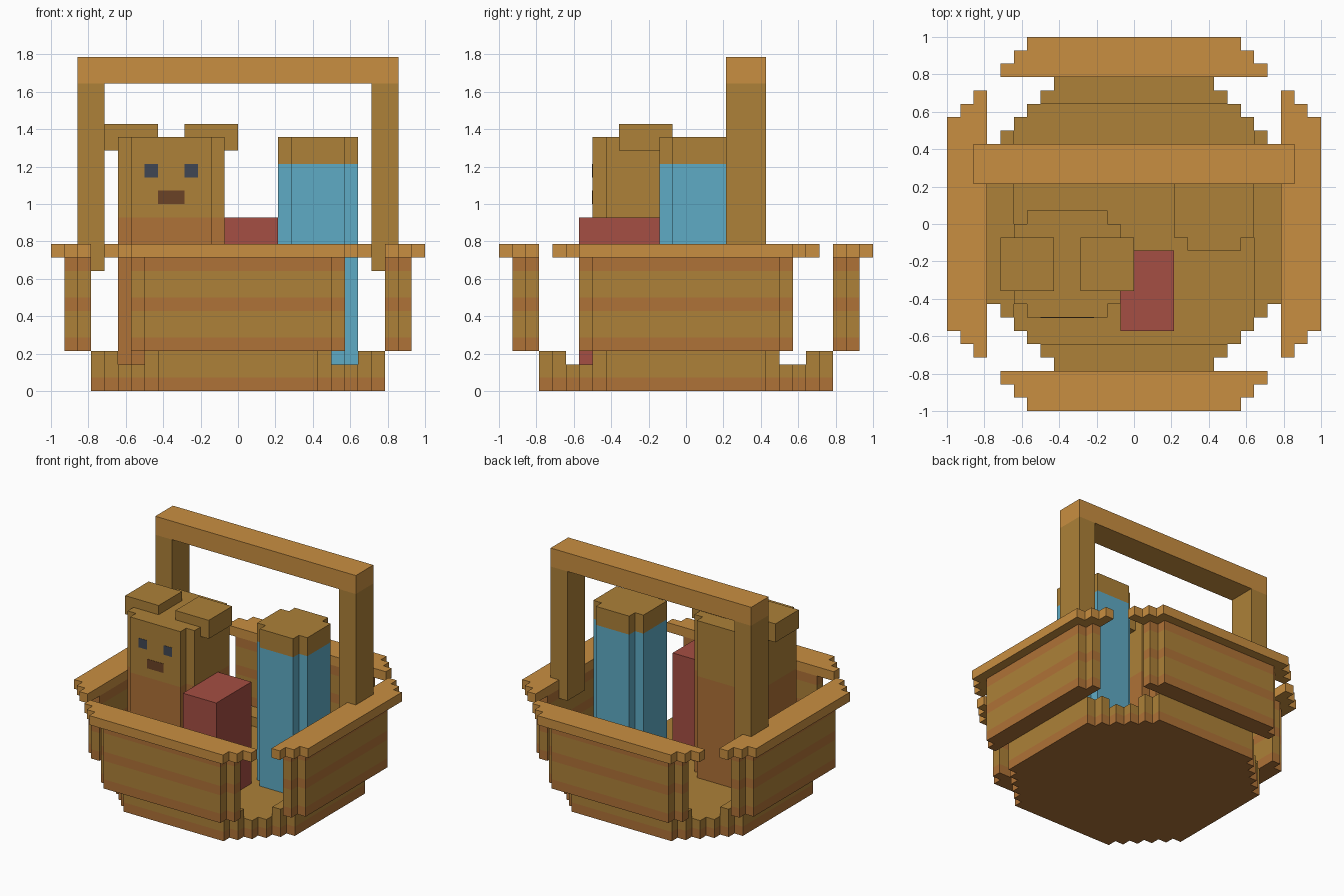
import bpy, bmesh, math

if "Cube" in bpy.data.objects:
    bpy.data.objects.remove(bpy.data.objects["Cube"])

V = 1 / 14  # one block


def mat(name, hexcol):
    m = bpy.data.materials.new(name)
    c = [int(hexcol[i:i + 2], 16) / 255 for i in (0, 2, 4)]
    lin = [x / 12.92 if x <= 0.04045 else ((x + 0.055) / 1.055) ** 2.4 for x in c]
    m.diffuse_color = (*lin, 1)
    m.use_nodes = True
    m.node_tree.nodes["Principled BSDF"].inputs["Base Color"].default_value = m.diffuse_color
    return m


WICKER = mat("wicker", "AD8138")
STRIPE = mat("stripe", "AF7237")
LIGHT = mat("light_wood", "C98F41")
BLUE = mat("blue", "5FABC5")
RED = mat("red", "A54E43")
EYE = mat("eye", "404654")
MOUTH = mat("mouth", "6B4226")


def prism(name, outline, bands, turn=0):
    """Extrude an outline upward; bands = [(top z, material), ...] after the start z."""
    zs = [bands[0]] + [b[0] for b in bands[1:]]
    mats = [b[1] for b in bands[1:]]
    unique = list(dict.fromkeys(mats))
    c, s = round(math.cos(turn)), round(math.sin(turn))
    bm = bmesh.new()
    rings = [[bm.verts.new(((x * c - y * s) * V, (x * s + y * c) * V, z * V))
              for x, y in outline] for z in zs]
    n = len(outline)
    for k, m in enumerate(mats):
        for i in range(n):
            j = (i + 1) % n
            f = bm.faces.new((rings[k][i], rings[k][j], rings[k + 1][j], rings[k + 1][i]))
            f.material_index = unique.index(m)
    bm.faces.new(rings[0][::-1]).material_index = unique.index(mats[0])
    bm.faces.new(rings[-1]).material_index = unique.index(mats[-1])
    me = bpy.data.meshes.new(name)
    bm.to_mesh(me)
    bm.free()
    for m in unique:
        me.materials.append(m)
    ob = bpy.data.objects.new(name, me)
    bpy.context.collection.objects.link(ob)
    return ob


def stepped(rows):
    """Symmetric stepped outline from rows of (y0, y1, half width)."""
    right = [p for y0, y1, w in rows for p in ((w, y0), (w, y1))]
    return right + [(-x, y) for x, y in reversed(right)]


def rect(x0, x1, y0, y1):
    return [(x0, y0), (x1, y0), (x1, y1), (x0, y1)]


def notched(x0, x1, y0, y1):
    """Rectangle with one block cut from each corner."""
    cx, hw = (x0 + x1) / 2, (x1 - x0) / 2
    pts = stepped([(y0, y0 + 1, hw - 1), (y0 + 1, y1 - 1, hw), (y1 - 1, y1, hw - 1)])
    return [(x + cx, y) for x, y in pts]


# basket floor
lower = [(-11 + i, -10 + i, 6 + i) for i in range(5)]
upper = [(-y1, -y0, w) for y0, y1, w in reversed(lower)]
prism("basket_floor", stepped(lower + [(-6, 6, 11)] + upper),
      [0, (1, STRIPE), (2, WICKER)])

# four flared sides: kerb, striped wall, rim
for i, side in enumerate(("front", "right", "back", "left")):
    a = i * math.pi / 2
    prism(side + "_kerb", stepped([(-11, -10, 6), (-10, -9, 7)]), [2, (3, WICKER)], a)
    prism(side + "_wall", stepped([(-13, -12, 7), (-12, -11, 8)]),
          [3, (4, STRIPE), (6, WICKER), (7, STRIPE), (9, WICKER), (10, STRIPE)], a)
    prism(side + "_rim", stepped([(-14, -13, 8), (-13, -12, 9), (-12, -11, 10)]),
          [10, (11, LIGHT)], a)

# handle
for s, side in ((-1, "left"), (1, "right")):
    prism(side + "_handle_post", rect(11 * s - 1, 11 * s + 1, 3, 6), [9, (23, WICKER)])
prism("handle_bar", rect(-12, 12, 3, 6), [23, (25, LIGHT)])

# toy bear
prism("bear_body", notched(-9, -1, -7, 1), [2, (13, STRIPE), (19, WICKER)])
for x, side in ((-10, "left"), (-4, "right")):
    prism(side + "_bear_ear", rect(x, x + 4, -5, -1), [18, (20, WICKER)])
for x, side in ((-7, "left"), (-4, "right")):
    prism(side + "_bear_eye", rect(x, x + 1, -7.03, -6.9), [16, (17, EYE)])
prism("bear_mouth", rect(-6, -4, -7.03, -6.9), [14, (15, MOUTH)])

# red book and blue flask
prism("red_book", rect(-1, 3, -8, -2), [2, (13, RED)])
prism("blue_flask", notched(3, 9, -2, 4), [2, (17, BLUE), (19, WICKER)])
